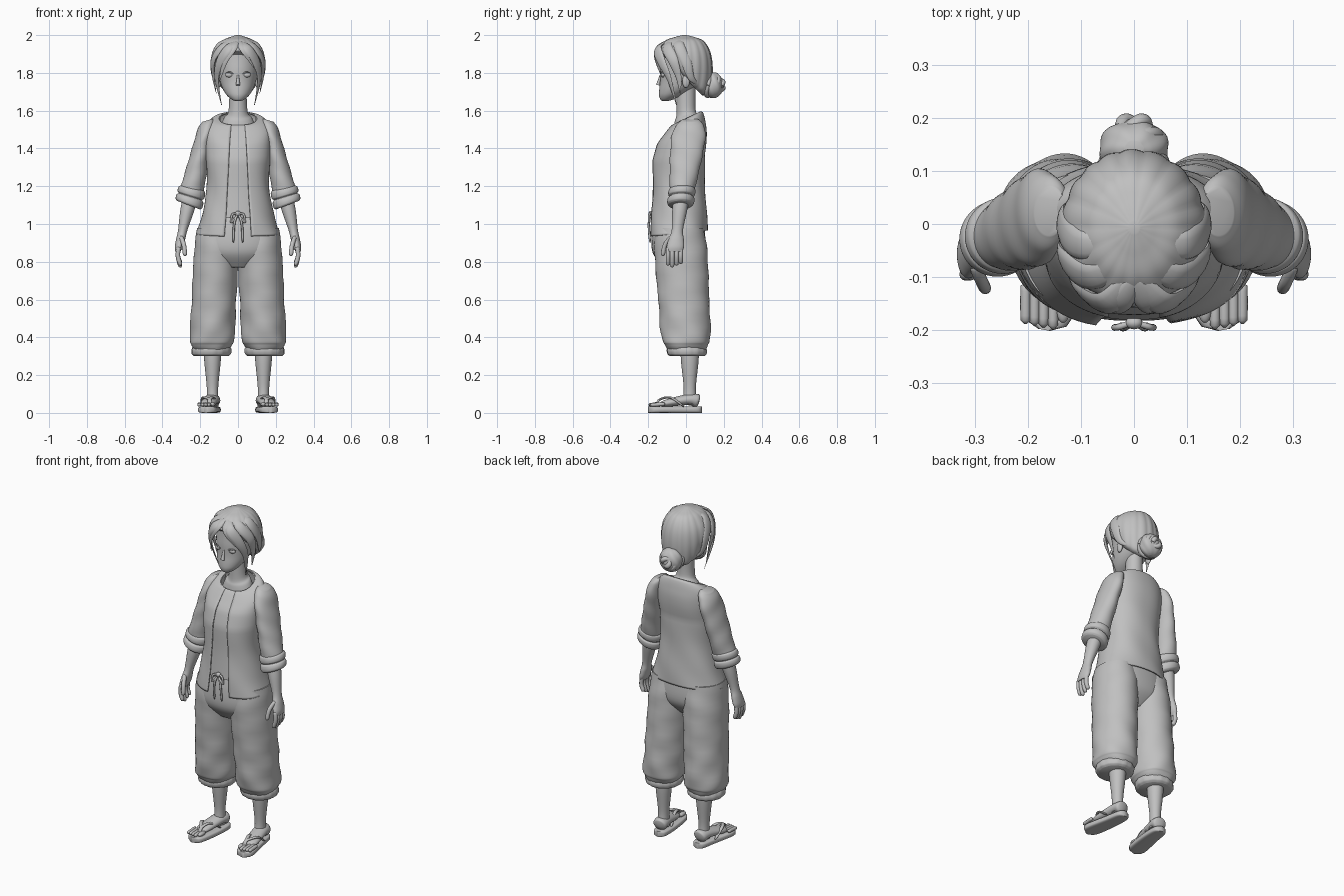
import bpy, bmesh
from math import sin, cos, pi, asin, copysign, radians
from mathutils import Vector, Matrix

if "Cube" in bpy.data.objects:
    bpy.data.objects.remove(bpy.data.objects["Cube"], do_unlink=True)

clay = bpy.data.materials.new("clay_grey")
clay.use_nodes = True
clay.diffuse_color = (.53, .53, .53, 1)
clay.node_tree.nodes["Principled BSDF"].inputs["Base Color"].default_value = clay.diffuse_color


def smooth(rows, steps):
    """Interpolate rows of numbers with a Catmull-Rom spline."""
    out = []
    last = len(rows) - 1
    for i in range(last):
        before, start, end, after = (rows[min(max(i + k, 0), last)] for k in (-1, 0, 1, 2))
        for step in range(steps):
            t = step / steps
            out.append([q + t / 2 * (r - p + t * (2*p - 5*q + 4*r - s + t * (3*q - p - 3*r + s)))
                        for p, q, r, s in zip(before, start, end, after)])
    return out + [list(rows[last])]


def oval(angle, power):
    """Unit point on an ellipse; a higher power makes it boxier."""
    c, s = cos(angle), sin(angle)
    return (copysign(abs(c) ** (2 / power), c), copysign(abs(s) ** (2 / power), s))


def skin(bm, rings, wrap=True, cap=True):
    """Join rings of points with quads."""
    loops = [[bm.verts.new(point) for point in ring] for ring in rings]
    count = len(loops[0])
    for low, high in zip(loops, loops[1:]):
        for i in range(count if wrap else count - 1):
            j = (i + 1) % count
            bm.faces.new((low[i], low[j], high[j], high[i]))
    if cap:
        bm.faces.new(loops[0])
        bm.faces.new(loops[-1])


def finish(name, bm, mirror=False, thickness=0):
    bmesh.ops.recalc_face_normals(bm, faces=bm.faces)
    mesh = bpy.data.meshes.new(name)
    bm.to_mesh(mesh)
    bm.free()
    mesh.materials.append(clay)
    mesh.polygons.foreach_set("use_smooth", [True] * len(mesh.polygons))
    mesh.set_sharp_from_angle(angle=radians(60))
    obj = bpy.data.objects.new(name, mesh)
    bpy.context.scene.collection.objects.link(obj)
    if thickness:
        obj.modifiers.new("thickness", "SOLIDIFY").thickness = thickness
    if mirror:
        obj.modifiers.new("mirror", "MIRROR").use_mirror_merge = False


def centred(z):
    return (0, 0)


def loft(name, rows, shift=centred, slope=centred, folds=None, gap=None,
         mirror=False, cap=True, thickness=0, sides=48, power=2):
    """Stack rings of (height, half width, half depth), moved and tilted by rules of height."""
    rings = []
    for z, width, depth in smooth(rows, 6):
        x, y = shift(z)
        tilt_x, tilt_y = slope(z)
        half = asin(gap(z) / width) if gap else 0
        ring = []
        for i in range(sides):
            turn = i / (sides - 1 if gap else sides)
            angle = -pi / 2 + half + (2 * pi - 2 * half) * turn
            scale = folds(angle, z) if folds else 1
            across, along = oval(angle, power)
            dx, dy = width * scale * across, depth * scale * along
            ring.append((x + dx, y + dy, z + tilt_x * dx + tilt_y * dy))
        rings.append(ring)
    bm = bmesh.new()
    skin(bm, rings, not gap, cap)
    finish(name, bm, mirror, thickness)


def rod(radius):
    """Even thickness with rounded ends."""
    return lambda t: radius * max(.2, (1 - abs(2 * t - 1) ** 6) ** .5)


def lock(radius):
    """Swelling in the middle, pointed at the end."""
    return lambda t: radius * max(.1, sin(pi * t ** .7))


def sweep(name, strands, hub, width, height, mirror=False, power=2, sides=12):
    """Sweep an oval along paths; its height points away from the hub."""
    bm = bmesh.new()
    for strand in strands:
        points = [Vector(p) for p in smooth(strand, 8)]
        last = len(points) - 1
        rings = []
        for i, point in enumerate(points):
            along = (points[min(i + 1, last)] - points[max(i - 1, 0)]).normalized()
            side = along.cross(point - Vector(hub)).normalized()
            up = side.cross(along)
            ring = []
            for k in range(sides):
                a, b = oval(2 * pi * k / sides, power)
                ring.append(point + side * width(i / last) * a + up * height(i / last) * b)
            rings.append(ring)
        skin(bm, rings)
    finish(name, bm, mirror)


def ball(name, spot, size, mirror=False):
    bm = bmesh.new()
    bmesh.ops.create_uvsphere(bm, u_segments=24, v_segments=14, radius=1,
                              matrix=Matrix.Translation(spot) @ Matrix.Diagonal((*size, 1)))
    finish(name, bm, mirror)


def rolled(top, drop, radius, bulge, lobes):
    """Rings of a rolled fabric edge with rounded lobes."""
    count = 6 * lobes
    return [(top - drop * i / count, r, r) for i in range(count + 1)
            for r in [radius + bulge * abs(sin(pi * lobes * i / count)) ** .5]]


# Head, neck and face
face_hub = (0, 0, 1.75)
loft("head", [(1.65, .01, .01), (1.66, .035, .035), (1.69, .066, .07), (1.74, .09, .1),
              (1.82, .107, .125), (1.9, .1, .11), (1.94, .06, .08)],
     shift=lambda z: (0, -.01 - 2.8 * (1.84 - z) ** 2))
loft("neck", [(1.5, .1, .07), (1.56, .075, .06), (1.6, .05, .05), (1.75, .045, .05)],
     slope=lambda z: (0, .3))
sweep("nose", [[(0, -.135, 1.79), (0, -.148, 1.735)]], face_hub,
      lambda t: .004 + .008 * t, lambda t: .003 + .008 * t)
ball("eyes", (.046, -.122, 1.79), (.021, .011, .014), True)
sweep("eyelids", [[(.024, -.135, 1.794), (.045, -.133, 1.804), (.07, -.117, 1.796)]],
      face_hub, lock(.004), lock(.004), True)
sweep("lips", [[(-.02, -.133, z), (0, -.139, z), (.02, -.133, z)] for z in (1.683, 1.691)],
      face_hub, lock(.005), lock(.004))
ball("ears", (.102, 0, 1.755), (.012, .02, .034), True)

# Combed hair with fringe locks
hair_hub = (0, 0, 1.8)
loft("hair_cap", [(1.775, .095, .092), (1.8, .122, .13), (1.86, .136, .147), (1.92, .124, .137),
                  (1.97, .085, .1), (1.99, .04, .05), (2, .01, .01)],
     shift=lambda z: (0, -.007), slope=lambda z: (0, -20 * (2 - z) ** 2), sides=96,
     folds=lambda a, z: .985 + .03 * abs(sin(9 * a + .4 * sin(3 * a))))
sweep("side_locks", [
    [(0, -.09, 1.97), (.05, -.148, 1.93), (.095, -.13, 1.86), (.113, -.09, 1.77), (.087, -.05, 1.63)],
    [(0, -.06, 1.98), (.08, -.1, 1.94), (.13, -.07, 1.87), (.13, -.04, 1.78), (.115, -.03, 1.69)],
    [(0, -.03, 1.98), (.1, -.04, 1.95), (.135, 0, 1.86), (.125, .03, 1.77), (.08, .08, 1.73)]],
    hair_hub, lock(.03), lock(.011), True)
sweep("fringe_locks", [
    [(0, -.1, 1.97), (-.03, -.15, 1.93), (-.07, -.15, 1.86), (-.1, -.115, 1.75)],
    [(0, -.1, 1.97), (.03, -.15, 1.93), (.06, -.15, 1.88), (.09, -.13, 1.82)]],
    hair_hub, lock(.025), lock(.01))

# Twisted bun
bun_centre = (0, .14, 1.735)
loft("bun", [(1.735 - .07 * cos(a), .066 * sin(a), .055 * sin(a)) for a in (pi * i / 12 for i in range(1, 12))],
     shift=lambda z: (0, .143), folds=lambda a, z: 1 + .035 * sin(6 * a + 50 * z))
sweep("bun_wraps", [[(r * cos(pi * i / 8), y + .008 * sin(pi * i / 4), 1.735 + r * sin(pi * i / 8))
                     for i in range(17)] for r, y in ((.055, .115), (.046, .163), (.022, .188))],
      bun_centre, lambda t: .014, lambda t: .013)

# Jacket with open front over a shirt
torso = [(.95, .22, .155), (1.05, .19, .15), (1.2, .165, .14), (1.35, .17, .14),
         (1.45, .175, .13), (1.51, .17, .11), (1.55, .14, .09), (1.56, .1, .075)]


def torso_shift(z):
    return (0, min(0, max(-.04, (z - 1.55) / 5)))


def torso_slope(z):
    return (0, max(.1, 3 * z - 4.2))


loft("jacket", torso, torso_shift, torso_slope, cap=False, power=2.3, thickness=.008, sides=72,
     gap=lambda z: .03 + .05 * (1.56 - z),
     folds=lambda a, z: 1 + .02 * sin(5 * a + 25 * z) * (1.6 - z))
loft("shirt", [(z - .004, width * .94, depth * .94) for z, width, depth in torso[1:]],
     torso_shift, torso_slope, cap=False, power=2.3)


# Sleeves with rolled cuffs
def arm_shift(z):
    return (.17 + .23 * (1.5 - z), .12 * (z - 1.35))


def arm_slope(z):
    return (1.5 * (1.35 - z), 0)


loft("sleeves", [(1.55, .03, .045), (1.52, .045, .075), (1.45, .05, .09), (1.3, .056, .08), (1.15, .062, .062)],
     arm_shift, arm_slope, mirror=True, folds=lambda a, z: 1 + .025 * sin(2 * a + 55 * z))
loft("rolled_cuffs", rolled(1.19, .09, .062, .01, 2), arm_shift, arm_slope, mirror=True)

# Forearms and hands
loft("forearms", [(1.17, .038, .04), (1.08, .038, .04), (.97, .025, .03), (.92, .024, .04),
                  (.88, .022, .046), (.855, .014, .04)], arm_shift, mirror=True, sides=24)
fingers = [[(.313, y, .88), (.318, y, .83), (.303, y, .77 + .01 * abs(i - 1))]
           for i, y in enumerate((-.095, -.073, -.05, -.028))]
thumb = [(.303, -.075, .935), (.287, -.11, .89), (.28, -.124, .83)]
sweep("fingers", fingers + [thumb], (-5, 0, .85), rod(.012), rod(.012), True)


# Trousers gathered below the knee
def leg_shift(z):
    return (.137 - .05 * (z - .4), -.06 * (z - .4))


loft("trouser_hips", [(1.07, .16, .12), (.96, .205, .14), (.85, .2, .137), (.77, .1, .08)],
     lambda z: (0, -.04), power=2.3)
loft("trouser_legs", [(.98, .108, .128), (.85, .118, .14), (.6, .118, .135), (.4, .118, .13),
                      (.36, .11, .118), (.33, .09, .1)], leg_shift, mirror=True, sides=72,
     folds=lambda a, z: 1 + .07 * (1 - z) ** 2 * sin(4 * a + 30 * z) + .015 * sin(2 * a - 45 * z))
loft("gathered_hems", rolled(.355, .055, .09, .016, 1), leg_shift, mirror=True,
     folds=lambda a, z: 1 + .015 * sin(14 * a))

# Drawstring
sweep("drawstring", [[(0, -.185, 1.06), (.02, -.197, 1), (.025, -.19, .9)],
                     [(0, -.185, 1.055), (.03, -.195, 1.05), (.035, -.195, 1.01), (0, -.19, 1.05)]],
      (0, 0, 1), rod(.006), rod(.006), True)
ball("drawstring_knot", (0, -.187, 1.055), (.016, .012, .014))

# Lower legs, feet and toes
foot_hub = (.15, -.1, -9)
loft("lower_legs", [(.38, .045, .048), (.28, .044, .047), (.13, .03, .032), (.045, .033, .04)],
     lambda z: (.135, .02), mirror=True, sides=24)
sweep("feet", [[(.133, .07, .06), (.14, .01, .07), (.165, -.14, .045)]], foot_hub,
      rod(.042), lambda t: rod(.042)(t) * (1 - .6 * t), True, sides=20)
sweep("toes", [[(x, -.11, .047), (x, -.21 + .2 * (x - .1), .042)] for x in (.153, .171, .188, .205)],
      foot_hub, rod(.01), rod(.01), True)
ball("big_toes", (.134, -.155, .045), (.014, .032, .012), True)

# Thong sandals
sweep("sandal_soles", [[(.13, .085, .017), (.14, -.03, .017), (.17, -.2, .017)]], foot_hub,
      lambda t: rod(.038 + .018 * t)(t), lambda t: .017, True, power=4, sides=24)
sweep("sandal_straps", [[(.15, -.155, .04), (.15, -.14, .07), (x, -.08, .08), (edge, -.01, .032)]
                        for x, edge in ((.133, .107), (.185, .187))],
      foot_hub, rod(.01), rod(.006), True)
